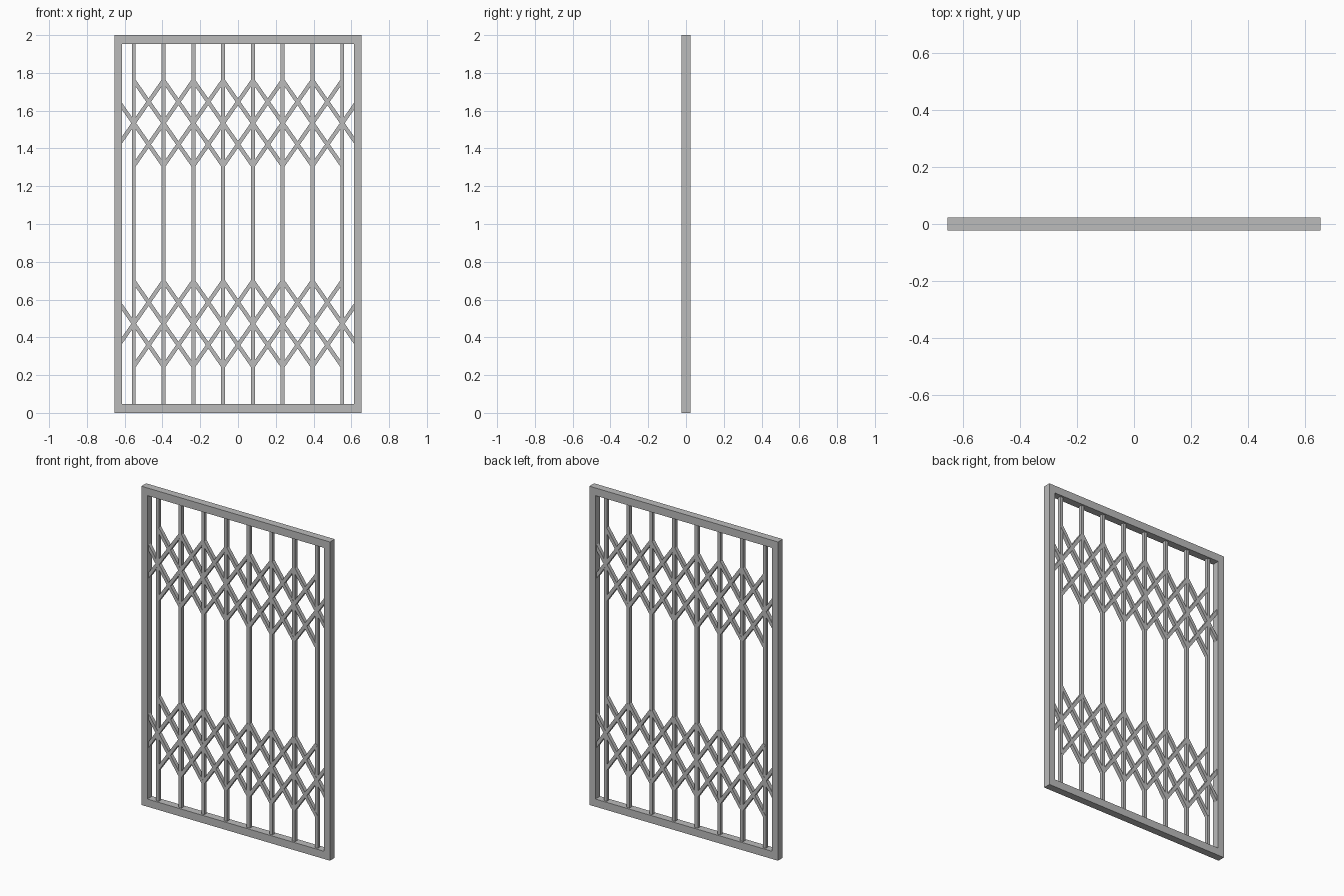
import bpy
import math

cube = bpy.data.objects.get("Cube")
if cube:
    bpy.data.objects.remove(cube, do_unlink=True)

# Main dimensions
HALF_W, HEIGHT, DEPTH = 0.655, 2.0, 0.047
STILE, RAIL = 0.042, 0.048
PITCH, BARS = 0.1577, 8
BAR, STRIP = 0.021, 0.021
REACH = HALF_W - STILE / 2      # strips end inside the side posts
RISE = 0.226                    # half height of a lattice band

steel = bpy.data.materials.new("grey steel")
steel.use_nodes = True
grey = (0.5, 0.5, 0.5, 1)
steel.diffuse_color = grey
steel.node_tree.nodes["Principled BSDF"].inputs["Base Color"].default_value = grey


def box(name, centre, size, tilt=0.0):
    """Box turned by tilt about the front-back axis."""
    bpy.ops.mesh.primitive_cube_add(size=1, location=centre)
    ob = bpy.context.object
    ob.name = name
    ob.scale = size
    bpy.ops.object.transform_apply(location=False, rotation=False, scale=True)
    ob.rotation_euler.y = tilt
    ob.data.materials.append(steel)
    return ob


def bar_x(i):
    return (i - (BARS - 1) / 2) * PITCH


# Outer frame
for name, z in (("bottom_rail", RAIL / 2), ("top_rail", HEIGHT - RAIL / 2)):
    box(name, (0, 0, z), (2 * HALF_W, DEPTH, RAIL))
for name, side in (("right_post", -1), ("left_post", 1)):
    box(name, (side * (HALF_W - STILE / 2), 0, HEIGHT / 2),
        (STILE, DEPTH, HEIGHT - 2 * RAIL))

# Upright bars
for i in range(BARS):
    box(f"upright_bar_{i + 1}", (bar_x(i), 0, HEIGHT / 2),
        (BAR, 0.022, HEIGHT - 2 * RAIL))

# Folding lattice bands: each strip spans two bays, in both directions
slope = RISE / PITCH
for band, mid in (("lower", 0.472), ("upper", 1.534)):
    for i in range(-1, BARS - 1):
        a = max(bar_x(i), -REACH)
        b = min(bar_x(i + 2), REACH)
        x = (a + b) / 2
        length = (b - a) * math.hypot(1, slope)
        for way, sign in (("rising", 1), ("falling", -1)):
            z = mid + sign * slope * (x - bar_x(i + 1))
            box(f"{band}_{way}_strip_{i + 2}", (x, 0, z),
                (length, 0.024, STRIP), -sign * math.atan(slope))
